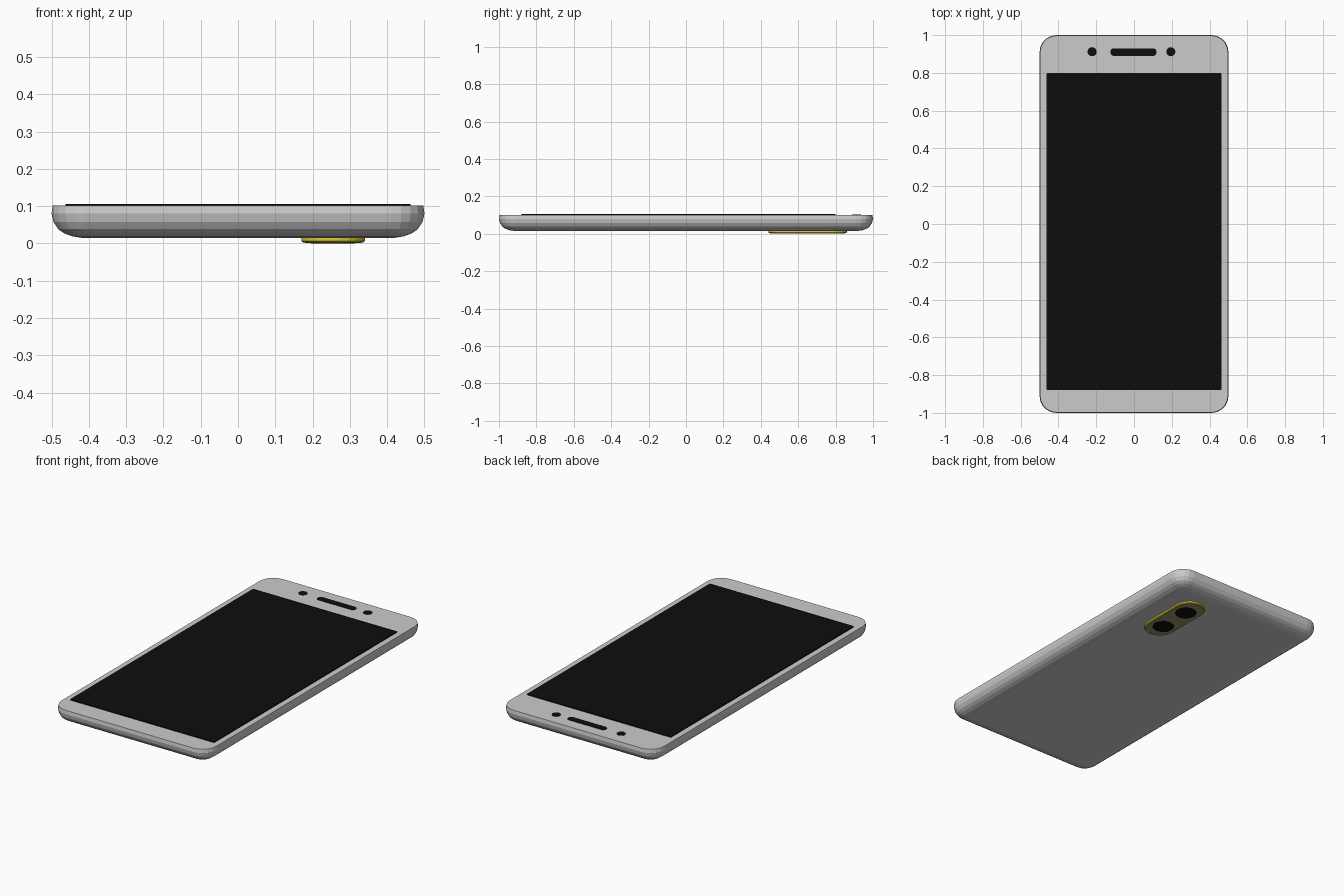
import bpy, bmesh, math

if "Cube" in bpy.data.objects:
    bpy.data.objects.remove(bpy.data.objects["Cube"])


def material(name, rgb):
    m = bpy.data.materials.new(name)
    m.diffuse_color = (*rgb, 1)
    m.use_nodes = True
    m.node_tree.nodes["Principled BSDF"].inputs["Base Color"].default_value = m.diffuse_color
    return m


black = material("black_glass", (0.004, 0.004, 0.004))
gold = material("gold", (0.75, 0.62, 0.03))
bronze = material("bronze", (0.3, 0.27, 0.16))


def rounded_rect(hx, hy, r, seg):
    """Rounded rectangle outline, counter-clockwise."""
    pts = []
    for k, (sx, sy) in enumerate([(1, 1), (-1, 1), (-1, -1), (1, -1)]):
        for i in range(seg + 1):
            a = math.pi / 2 * (k + i / seg)
            pts.append((sx * (hx - r) + r * math.cos(a),
                        sy * (hy - r) + r * math.sin(a)))
    return pts


def slab(name, cx, cy, hx, hy, radius, levels, seg=5, mat=None):
    """Loft a rounded rectangle through (z, inset) levels and cap both ends."""
    bm = bmesh.new()
    rings = []
    for z, inset in levels:
        r = max(radius - inset, 0.004)
        rings.append([bm.verts.new((cx + x, cy + y, z)) for x, y in
                      rounded_rect(hx - inset, hy - inset, r, seg)])
    n = len(rings[0])
    for a, b in zip(rings, rings[1:]):
        for i in range(n):
            j = (i + 1) % n
            bm.faces.new((a[i], a[j], b[j], b[i]))
    bm.faces.new(rings[0][::-1])
    bm.faces.new(rings[-1])
    bmesh.ops.remove_doubles(bm, verts=bm.verts, dist=1e-5)
    me = bpy.data.meshes.new(name)
    bm.to_mesh(me)
    bm.free()
    ob = bpy.data.objects.new(name, me)
    bpy.context.collection.objects.link(ob)
    if mat:
        me.materials.append(mat)
    return ob


def disc(name, x, y, z, r, depth, mat):
    bpy.ops.mesh.primitive_cylinder_add(vertices=24, radius=r, depth=depth,
                                        location=(x, y, z))
    ob = bpy.context.object
    ob.name = name
    ob.data.materials.append(mat)


# Body: rounded back edge, almost straight upper side
slab("body", 0, 0, 0.5, 1.0, 0.09,
     [(0.015, 0.08), (0.019, 0.055), (0.027, 0.034), (0.038, 0.018),
      (0.058, 0.005), (0.08, 0.0), (0.101, 0.003)])

# Screen
slab("screen", 0, -0.04, 0.463, 0.84, 0.004, [(0.095, 0), (0.106, 0)], 1, black)

# Earpiece and front sensors
slab("earpiece", -0.003, 0.91, 0.122, 0.02, 0.018, [(0.097, 0), (0.103, 0)], 5, black)
for name, x in (("front_camera", -0.222), ("light_sensor", 0.195)):
    disc(name, x, 0.912, 0.1, 0.024, 0.006, black)

# Rear camera bump, plate and lenses
slab("camera_rim", 0.255, 0.65, 0.085, 0.21, 0.085,
     [(0.003, 0.004), (0.006, 0), (0.02, 0)], 6, gold)
slab("camera_plate", 0.255, 0.65, 0.076, 0.201, 0.076,
     [(0.0015, 0), (0.01, 0)], 6, bronze)
for i, y in enumerate((0.553, 0.747)):
    disc(f"camera_lens_{i + 1}", 0.255, y, 0.005, 0.059, 0.01, black)
